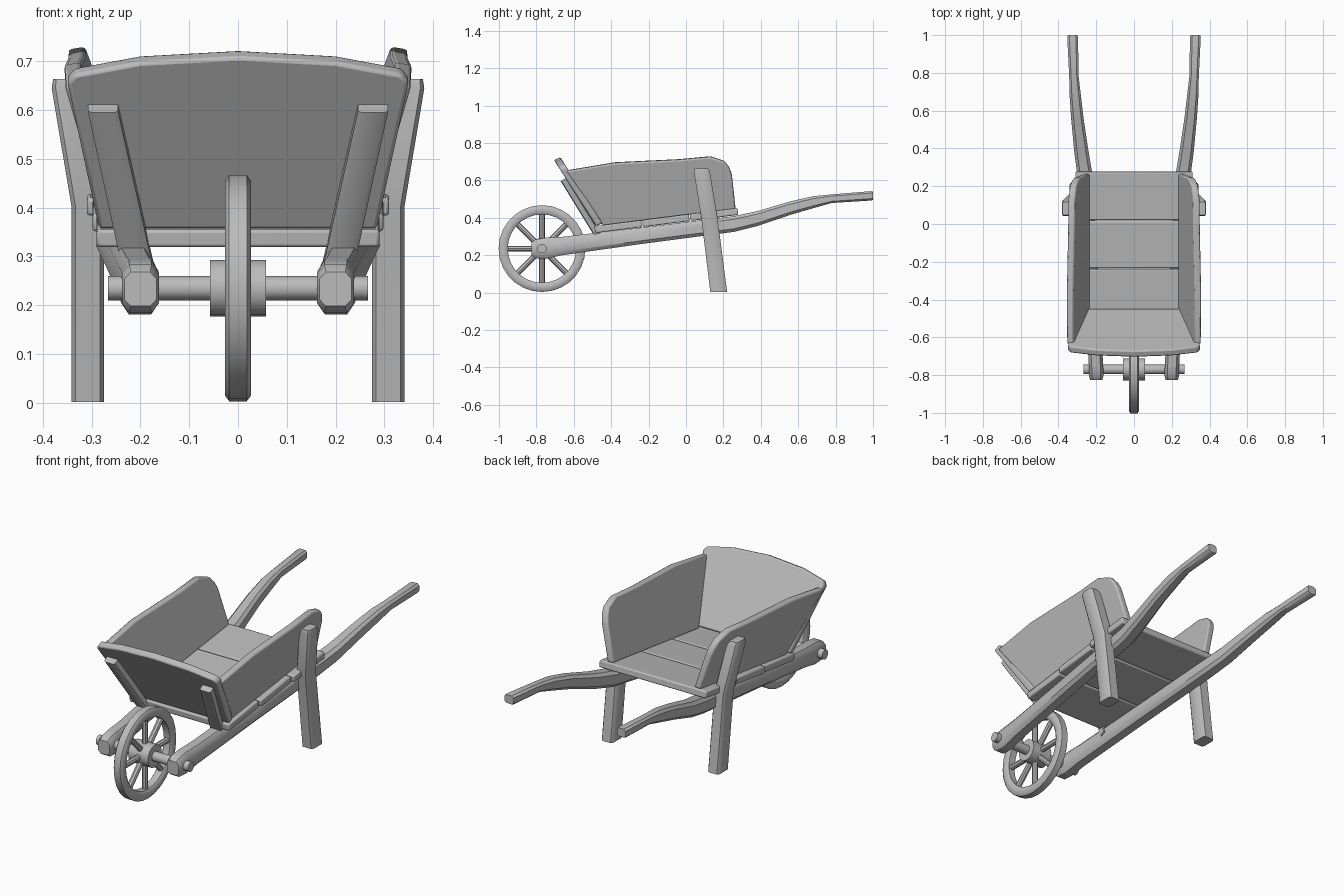
import bpy, bmesh, math
from mathutils import Vector, Matrix

cube = bpy.data.objects.get("Cube")
if cube:
    bpy.data.objects.remove(cube, do_unlink=True)

wood = bpy.data.materials.new("grey_wood")
wood.use_nodes = True
GREY = (0.5, 0.5, 0.5, 1)
wood.diffuse_color = GREY
wood.node_tree.nodes["Principled BSDF"].inputs["Base Color"].default_value = GREY


def finish(name, bm, bevel=0):
    bmesh.ops.recalc_face_normals(bm, faces=bm.faces)
    mesh = bpy.data.meshes.new(name)
    bm.to_mesh(mesh)
    bm.free()
    ob = bpy.data.objects.new(name, mesh)
    bpy.context.collection.objects.link(ob)
    mesh.materials.append(wood)
    if bevel:
        mod = ob.modifiers.new("soft_edges", "BEVEL")
        mod.width, mod.segments = bevel, 2
    bpy.ops.object.select_all(action="DESELECT")
    ob.select_set(True)
    bpy.context.view_layer.objects.active = ob
    bpy.ops.object.shade_smooth_by_angle(angle=math.radians(40))
    return ob


def skin(bm, rings, closed=False):
    """Join successive rings of points; cap the ends unless closed."""
    rings = [[bm.verts.new(p) for p in ring] for ring in rings]
    n = len(rings[0])
    pairs = list(zip(rings, rings[1:])) + ([(rings[-1], rings[0])] if closed else [])
    for a, b in pairs:
        for i in range(n):
            j = (i + 1) % n
            bm.faces.new((a[i], a[j], b[j], b[i]))
    if not closed:
        bm.faces.new(rings[0])
        bm.faces.new(rings[-1])


def beam(name, sections, u, v, chamfer=0.3):
    """Timber with chamfered corners through (centre, width, depth) sections."""
    u, v = Vector(u), Vector(v)
    k = 1 - chamfer
    octagon = [(1, -k), (1, k), (k, 1), (-k, 1), (-1, k), (-1, -k), (-k, -1), (k, -1)]
    bm = bmesh.new()
    skin(bm, [[Vector(c) + u * a * w / 2 + v * b * d / 2 for a, b in octagon]
              for c, w, d in sections])
    return finish(name, bm)


def slab(name, outline, thickness, bevel=0.008):
    """Board from an outline and a thickness vector."""
    bm = bmesh.new()
    pts = [Vector(p) for p in outline]
    skin(bm, [pts, [p + Vector(thickness) for p in pts]])
    return finish(name, bm, bevel)


def rod(bm, start, end, radius, sides=12):
    a, b = Vector(start), Vector(end)
    turn = (b - a).to_track_quat("Z", "Y").to_matrix().to_4x4()
    bmesh.ops.create_cone(bm, cap_ends=True, segments=sides, radius1=radius, radius2=radius,
                          depth=(b - a).length, matrix=Matrix.Translation((a + b) / 2) @ turn)


# Wheel: rim, hub, spokes, axle
HUB = Vector((0, -0.77, 0.235))


def on_wheel(x, r, angle):
    return HUB + Vector((x, r * math.cos(angle), r * math.sin(angle)))


rim_profile = [(-0.027, 0.195), (-0.027, 0.22), (-0.018, 0.232), (0.018, 0.232),
               (0.027, 0.22), (0.027, 0.195), (0.018, 0.183), (-0.018, 0.183)]
bm = bmesh.new()
skin(bm, [[on_wheel(x, r, math.tau * i / 28) for x, r in rim_profile] for i in range(28)], True)
finish("wheel_rim", bm)

bm = bmesh.new()
for i in range(8):
    angle = math.tau * i / 8
    rod(bm, on_wheel(0, 0.04, angle), on_wheel(0, 0.19, angle), 0.015, 8)
finish("wheel_spokes", bm)

for name, half, radius in (("wheel_hub", 0.057, 0.058), ("axle", 0.267, 0.025)):
    bm = bmesh.new()
    rod(bm, HUB - Vector((half, 0, 0)), HUB + Vector((half, 0, 0)), radius, 16)
    finish(name, bm)


# Floor planks, rising towards the back
def floor_z(y):
    return 0.355 + 0.127 * (y + 0.49)


for name, y0, y1, half in (("front_plank", -0.49, -0.24, 0.29),
                           ("middle_plank", -0.235, 0.015, 0.298),
                           ("rear_plank", 0.02, 0.275, 0.31)):
    slab(name, [(x, y, floor_z(y)) for x, y in ((-half, y0), (half, y0), (half, y1), (-half, y1))],
         (0, 0.005, -0.037), 0.007)


# Front board, sloping forward with an arched top
def on_slope(x, z):
    return (x, -0.48 - 0.64 * (z - 0.355), z)


arch = [(0.35, 0.655), (0.335, 0.672), (0.2, 0.697), (0, 0.708)]
top = arch + [(-x, z) for x, z in arch[-2::-1]]
slab("front_board", [on_slope(x, z) for x, z in [(0.285, 0.355)] + top + [(-0.285, 0.355)]],
     (0, 0.034, 0.016))

# Outline of a side panel, as (y, z)
panel = [(-0.445, 0.362), (0.265, 0.452), (0.245, 0.635), (0.232, 0.67), (0.205, 0.705),
         (0.13, 0.73), (-0.03, 0.715), (-0.38, 0.698), (-0.638, 0.655)]

for side, s in (("left", 1), ("right", -1)):
    # Side panels lean outwards
    slab(side + "_panel",
         [(s * (0.233 + 0.27 * (z - floor_z(y))), y, z) for y, z in panel],
         (s * 0.036, 0, -0.006))

    # Long rail running into the handle
    rail = [(0.200, -0.825, 0.233, 0.066, 0.07), (0.200, -0.805, 0.234, 0.076, 0.1),
            (0.201, -0.75, 0.237, 0.076, 0.112), (0.206, -0.66, 0.249, 0.076, 0.098),
            (0.230, -0.25, 0.302, 0.078, 0.088), (0.260, 0.26, 0.367, 0.08, 0.084),
            (0.278, 0.38, 0.395, 0.076, 0.08), (0.300, 0.56, 0.452, 0.066, 0.072),
            (0.311, 0.68, 0.483, 0.06, 0.064), (0.318, 0.78, 0.502, 0.05, 0.046),
            (0.325, 0.99, 0.517, 0.057, 0.05), (0.325, 1.0, 0.518, 0.05, 0.044)]
    beam(side + "_rail_and_handle", [((s * x, y, z), w, d) for x, y, z, w, d in rail],
         (1, 0, 0), (0, 0, 1), 0.4)

    # Leg, bending outwards along the panel
    leg = [(0.308, 0.175, 0.002, 0.066, 0.09), (0.308, 0.125, 0.4, 0.066, 0.087),
           (0.350, 0.085, 0.645, 0.064, 0.086), (0.356, 0.082, 0.664, 0.046, 0.07)]
    beam(side + "_leg", [((s * x, y, z), w, d) for x, y, z, w, d in leg],
         (1, 0, 0), (0, 1, 0), 0.25)

    # Batten bracing the front board down to the rail
    batten = [((s * 0.277, -0.655, 0.605), 0.062, 0.036), ((s * 0.204, -0.452, 0.275), 0.064, 0.036)]
    beam(side + "_batten", batten, (1, 0, 0), (0, 0.84, 0.54), 0.25)
